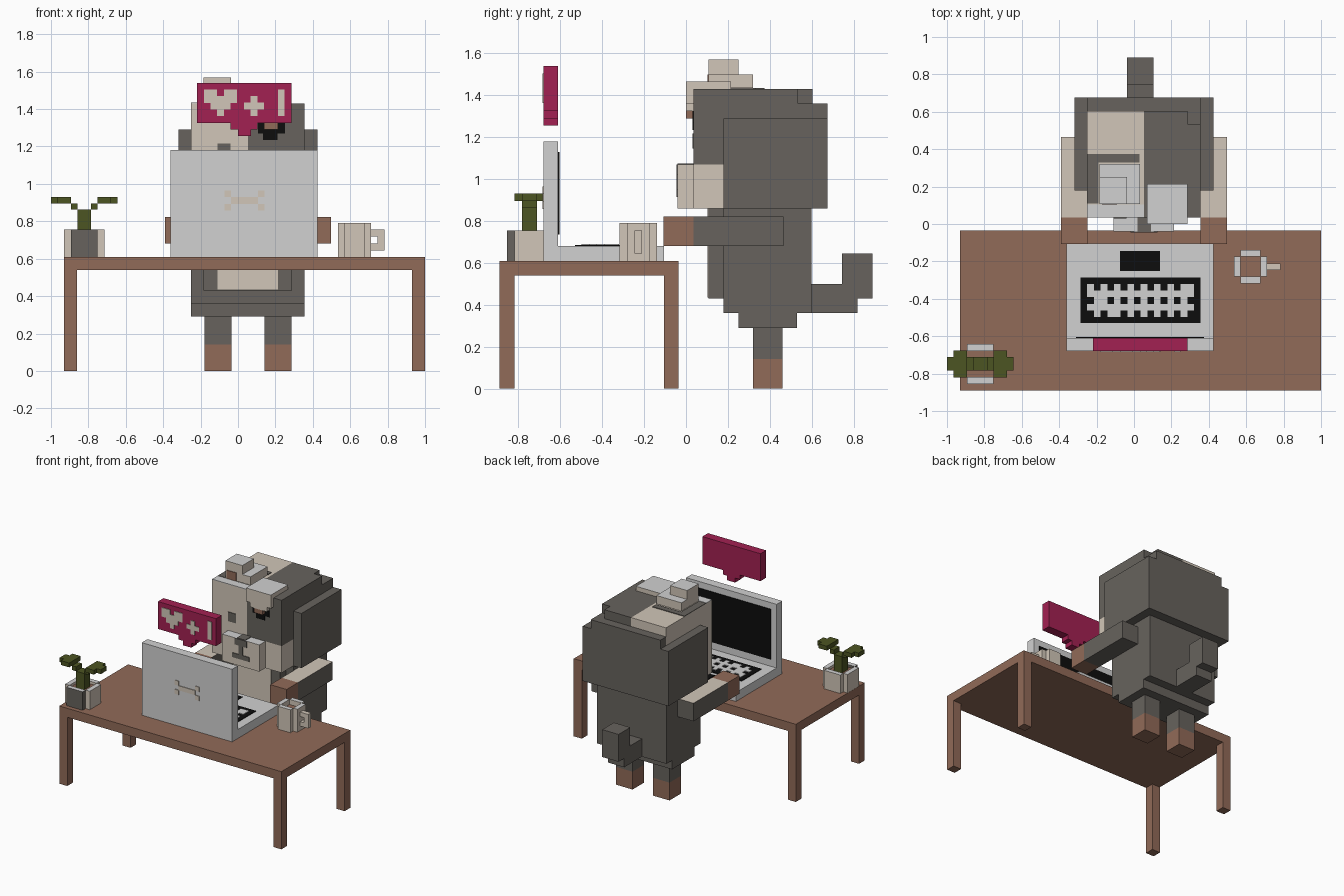
import bpy, bmesh
from mathutils import Vector


def material(name, r, g, b):
    m = bpy.data.materials.new(name)
    m.diffuse_color = (r, g, b, 1)
    return m


WHITE = material("light grey", 0.64, 0.64, 0.64)
CREAM = material("cream", 0.64, 0.565, 0.48)
DARK = material("dark grey fur", 0.135, 0.124, 0.11)
BROWN = material("wood brown", 0.285, 0.145, 0.098)
PINK = material("magenta", 0.365, 0.015, 0.085)
GREEN = material("leaf green", 0.073, 0.09, 0.016)
BLACK = material("black", 0.004, 0.004, 0.004)

U = 0.0357   # block unit
CX = 0.053   # centre of the animal and laptop
T = 0.005    # plate thickness


def blocks(name, mat, boxes, top=None):
    """One object made of boxes (x0, x1, y0, y1, z0, z1); top faces may get their own colour."""
    bm = bmesh.new()
    for x0, x1, y0, y1, z0, z1 in boxes:
        size = Vector((x1 - x0, y1 - y0, z1 - z0))
        mid = Vector((x0 + x1, y0 + y1, z0 + z1)) / 2
        new = bmesh.ops.create_cube(bm, size=1)["verts"]
        for v in new:
            v.co = mid + v.co * size
    bm.normal_update()
    if top:
        for f in bm.faces:
            f.material_index = 1 if f.normal.z > 0.5 else 0
    me = bpy.data.meshes.new(name)
    bm.to_mesh(me)
    bm.free()
    me.materials.append(mat)
    if top:
        me.materials.append(top)
    ob = bpy.data.objects.new(name, me)
    bpy.context.collection.objects.link(ob)
    return ob


def mirrored(box):
    """The box and its mirror image about the animal's centre."""
    x0, x1, *rest = box
    return [box, (2 * CX - x1, 2 * CX - x0, *rest)]


def pixels(rows, x, v, plane, flat=False):
    """Boxes for '#' runs; (x, v) is the upper left corner, on a front face or (flat) a top face."""
    out = []
    for r, row in enumerate(rows):
        v1, v0 = v - r * U, v - (r + 1) * U
        i = 0
        while i < len(row):
            j = i
            while j < len(row) and row[j] == "#":
                j += 1
            if j > i:
                a, b = x + i * U, x + j * U
                out.append((a, b, v0, v1, plane, plane + T) if flat
                           else (a, b, plane - T, plane, v0, v1))
            i = max(j, i + 1)
    return out


def vessel(name, cx, cy, outer, inner, z0, z1, fill, front):
    """Blocky round container with four walls and a filling."""
    o, i = outer, inner
    blocks(name + "_front_wall", front, [(cx - i, cx + i, cy - o, cy - i, z0, z1)], WHITE)
    blocks(name + "_walls", CREAM, [
        (cx - i, cx + i, cy + i, cy + o, z0, z1),
        (cx - o, cx - i, cy - i, cy + i, z0, z1),
        (cx + i, cx + o, cy - i, cy + i, z0, z1)], WHITE)
    blocks(name + "_filling", BROWN, [(cx - i, cx + i, cy - i, cy + i, z0, fill)])


# Desk
blocks("desk_top", BROWN, [(-0.93, 1.0, -0.89, -0.035, 0.54, 0.61)])
blocks("desk_legs", BROWN, [(x, x + 0.07, y, y + 0.07, 0, 0.54)
                            for x in (-0.93, 0.93) for y in (-0.89, -0.105)])

# Laptop
blocks("laptop_base", WHITE, [(-0.36, 0.425, -0.61, -0.105, 0.61, 0.68)])
blocks("laptop_lid", WHITE, [(-0.36, 0.425, -0.68, -0.61, 0.61, 1.18)])
blocks("laptop_screen", BLACK, [(-0.31, 0.375, -0.61, -0.61 + T, 0.735, 1.13)])
blocks("keyboard_panel", BLACK, [(-0.285, 0.355, -0.53, -0.285, 0.68, 0.68 + T)])
blocks("keys", WHITE, pixels(["#.#.#.#.#.#.#.##",
                              "################",
                              ".##.#.#.#.#.#.#.",
                              "################",
                              ".#.##.#.#.#.#.#."], -0.25, -0.32, 0.68 + T, True))
blocks("track_pad", BLACK, [(-0.075, 0.14, -0.25, -0.145, 0.68, 0.68 + T)])
blocks("lid_bone", CREAM, pixels(["#....#", ".####.", "#....#"], -0.072, 0.965, -0.68))

# Speech bubble with icons
blocks("speech_bubble", PINK, [(-0.22, 0.285, -0.68, -0.61, 1.325, 1.54),
                               (-0.04, 0.105, -0.68, -0.61, 1.29, 1.325),
                               (0.0, 0.07, -0.68, -0.61, 1.255, 1.29)])
blocks("heart_icon", CREAM, pixels(["##.##", "#####", ".###.", "..#.."], -0.183, 1.505, -0.68))
blocks("plus_icon", CREAM, pixels([".#.", "###", ".#."], 0.032, 1.47, -0.68))
blocks("bar_icon", CREAM, pixels(["#"] * 4, 0.213, 1.505, -0.68))

# Plant
vessel("pot", -0.822, -0.748, 0.107, 0.07, 0.61, 0.755, 0.735, DARK)
PX, PY = -0.822, -0.748
leaves = [(PX - U, PX + U, PY - U, PY + U, 0.735, 0.862)]
for s in (-1, 1):
    for a, b, w, z in ((1, 2, 1, 0.862), (2, 4, 2, 0.896), (4, 5, 1, 0.896)):
        xs = sorted((PX + s * a * U, PX + s * b * U))
        leaves.append((*xs, PY - w * U, PY + w * U, z, z + 0.034))
blocks("plant_leaves", GREEN, leaves)

# Mug
vessel("mug", 0.623, -0.228, 0.089, 0.053, 0.61, 0.79, 0.75, CREAM)
blocks("mug_handle", CREAM, [(0.712, 0.783, -0.246, -0.21, 0.72, 0.755),
                             (0.712, 0.783, -0.246, -0.21, 0.645, 0.68),
                             (0.747, 0.783, -0.246, -0.21, 0.68, 0.72)])

# Head: cream left half and lower face, dark right half, back and cheeks
blocks("head_left", CREAM, [(-0.25, CX, 0.035, 0.605, 1.07, 1.43)])
blocks("head_right", DARK, [(CX, 0.355, 0.035, 0.535, 1.07, 1.43),
                            (CX, 0.285, 0.535, 0.605, 1.07, 1.43),
                            (0.285, 0.355, 0.535, 0.605, 1.07, 1.36)])
blocks("lower_face", CREAM, [(-0.25, 0.355, 0.035, 0.18, 0.86, 1.07)])
blocks("head_back", DARK, [(-0.25, 0.355, 0.18, 0.605, 0.86, 1.07),
                           (-0.25, 0.355, 0.605, 0.675, 0.86, 1.36)])
blocks("cheeks", DARK, mirrored((0.355, 0.425, 0.18, 0.675, 0.86, 1.29)))
blocks("forehead_patch", DARK, [(-0.25, -0.19, 0.11, 0.33, 1.43, 1.43 + T),
                                (-0.25, 0.03, 0.33, 0.375, 1.43, 1.43 + T)])
blocks("forehead_highlight", WHITE, [(-0.25, CX, 0.035, 0.105, 1.43, 1.43 + T)])

# Muzzle, nose, mouth, eyes
blocks("muzzle", CREAM, [(-0.11, 0.213, -0.04, 0.035, 0.86, 1.07)], WHITE)
blocks("nose", DARK, [(0.0, 0.107, -0.04 - T, -0.04, 1.02, 1.07),
                      (0.018, 0.09, -0.04, 0.035, 1.07, 1.07 + T)])
blocks("mouth", DARK, [(0.035, 0.071, -0.04 - T, -0.04, 0.95, 1.02),
                       (-0.02, 0.126, -0.04 - T, -0.04, 0.915, 0.95)])
blocks("left_eye", DARK, [(-0.11, -0.04, 0.035 - T, 0.035, 1.145, 1.217)])
blocks("right_eye", BLACK, [(0.107, 0.25, 0.035 - T, 0.035, 1.27, 1.325),
                            (0.135, 0.21, 0.035 - T, 0.035, 1.235, 1.27)])

# Ears: left upright, right folded forward
blocks("upright_ear", CREAM, [(-0.185, 0.033, 0.108, 0.32, 1.435, 1.5),
                              (-0.185, -0.038, 0.108, 0.25, 1.5, 1.57)], WHITE)
blocks("upright_ear_inside", BROWN, [(-0.17, -0.09, 0.108 - T, 0.108, 1.435, 1.5)])
blocks("folded_ear", CREAM, [(0.07, 0.285, 0.0, 0.215, 1.43, 1.465),
                             (0.07, 0.285, 0.0, 0.035, 1.36, 1.43),
                             (0.105, 0.25, 0.0, 0.035, 1.325, 1.36)], WHITE)
blocks("folded_ear_tip", BROWN, [(0.14, 0.213, 0.0, 0.035, 1.29, 1.325)])

# Torso with belly
blocks("torso", DARK, [(-0.25, 0.355, 0.18, 0.6, 0.36, 0.86),
                       (-0.25, 0.355, 0.25, 0.53, 0.29, 0.36),
                       (-0.185, 0.29, 0.108, 0.18, 0.43, 0.86)])
blocks("belly", CREAM, [(-0.11, 0.215, 0.108 - T, 0.108, 0.435, 0.86)])

# Arms, hands, legs, feet
blocks("arms", DARK, mirrored((0.355, 0.497, 0.035, 0.465, 0.68, 0.822)), CREAM)
blocks("hands", BROWN, mirrored((0.355, 0.497, -0.107, 0.035, 0.68, 0.822)))
blocks("legs", DARK, mirrored((0.142, 0.285, 0.32, 0.46, 0.14, 0.29)))
blocks("feet", BROWN, mirrored((0.142, 0.285, 0.32, 0.46, 0.0, 0.14)))

# Tail
blocks("tail", DARK, [(-0.037, 0.105, 0.6, 0.82, 0.36, 0.5),
                      (-0.037, 0.105, 0.745, 0.82, 0.5, 0.645),
                      (-0.037, 0.105, 0.82, 0.89, 0.43, 0.645)])
